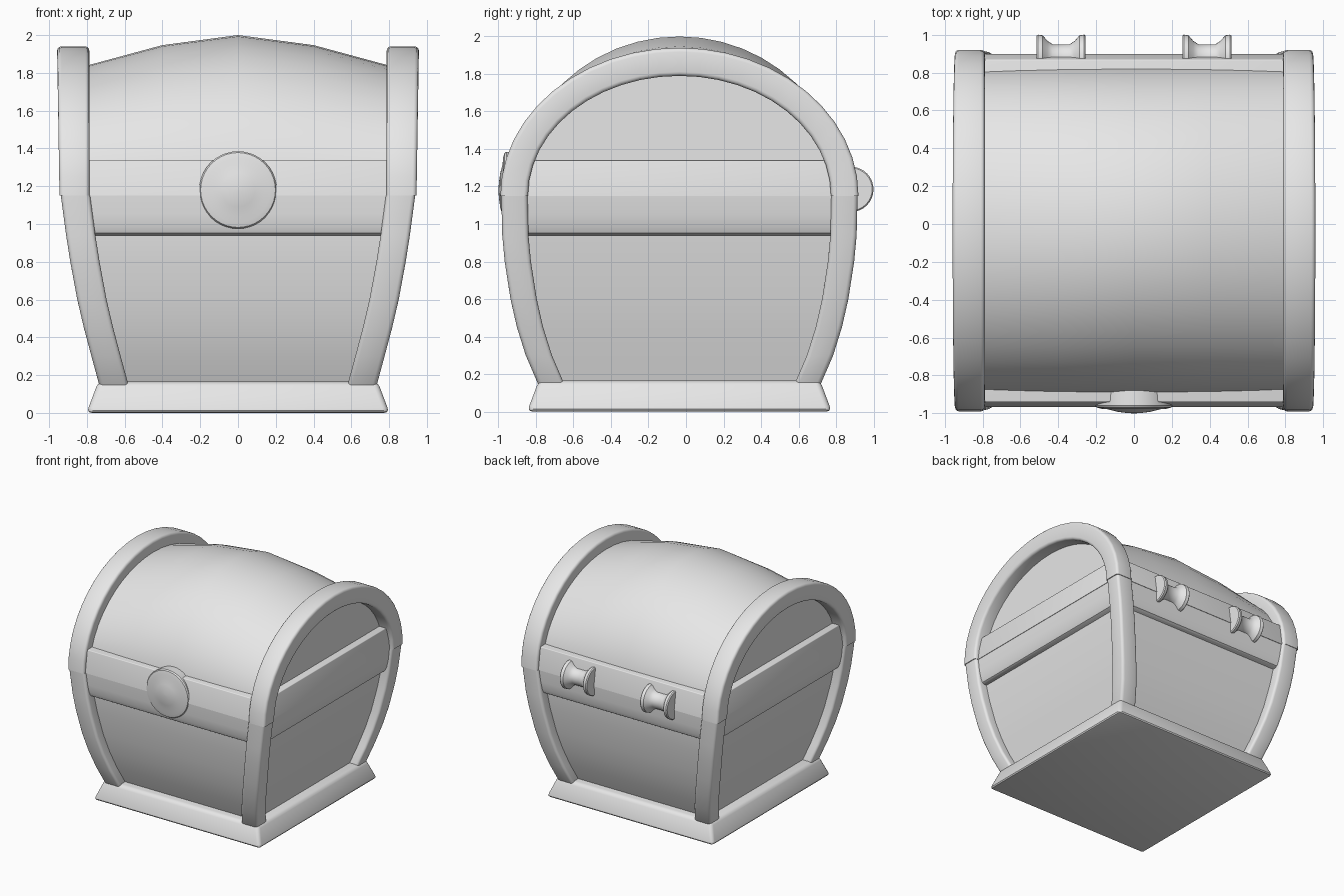
import bpy, bmesh, math
from mathutils import Vector

cube = bpy.data.objects.get("Cube")
if cube:
    bpy.data.objects.remove(cube, do_unlink=True)

CY = -0.035      # middle of the chest in y
SEAM = 1.15      # height where the lid meets the body
LEVELS = [0.13, 0.3, 0.45, 0.6, 0.8, 0.94, SEAM]
OUT_X = [0.73, 0.776, 0.816, 0.851, 0.888, 0.91, 0.938]
OUT_Y = [0.747, 0.82, 0.867, 0.901, 0.932, 0.945, 0.95]

grey = bpy.data.materials.new("light grey")
grey.use_nodes = True
grey.diffuse_color = (0.8, 0.8, 0.8, 1)
grey.node_tree.nodes["Principled BSDF"].inputs["Base Color"].default_value = (0.8, 0.8, 0.8, 1)


def loft(name, rings, bevel=0.0, keep_seam=False):
    """Skin a row of equal rings, cap the ends and round the sharp edges."""
    bm = bmesh.new()
    rows = [[bm.verts.new(p) for p in ring] for ring in rings]
    n = len(rows[0])
    for a, b in zip(rows, rows[1:]):
        for i in range(n):
            j = (i + 1) % n
            bm.faces.new((a[i], a[j], b[j], b[i]))
    bm.faces.new(rows[0])
    bm.faces.new(rows[-1])
    bmesh.ops.recalc_face_normals(bm, faces=bm.faces)
    if bevel:
        edges = [e for e in bm.edges if e.calc_face_angle(0) > 0.7
                 and not (keep_seam and all(abs(v.co.z - SEAM) < 1e-4 for v in e.verts))]
        bmesh.ops.bevel(bm, geom=edges, offset=bevel, segments=3, profile=0.5,
                        affect='EDGES', clamp_overlap=True)
    mesh = bpy.data.meshes.new(name)
    bm.to_mesh(mesh)
    bm.free()
    mesh.materials.append(grey)
    ob = bpy.data.objects.new(name, mesh)
    bpy.context.collection.objects.link(ob)
    bpy.ops.object.select_all(action='DESELECT')
    ob.select_set(True)
    bpy.context.view_layer.objects.active = ob
    bpy.ops.object.shade_smooth_by_angle(angle=math.radians(35))


def rect(x0, x1, y0, y1, z):
    return [Vector(p) for p in ((x0, CY + y0, z), (x1, CY + y0, z),
                                (x1, CY + y1, z), (x0, CY + y1, z))]


def block(hx, hy, z):
    return rect(-hx, hx, -hy, hy, z)


def lathe(name, profile, centre, axis, sides=32):
    """Turn (radius, offset) pairs around the x or y axis."""
    rings = []
    for r, d in profile:
        ring = []
        for k in range(sides):
            t = math.tau * k / sides
            u, w = r * math.cos(t), r * math.sin(t)
            ring.append(Vector(centre) + Vector((d, u, w) if axis == 'x' else (u, d, w)))
        rings.append(ring)
    loft(name, rings)


# Plinth and recessed body panels
loft("base", [block(0.802, 0.812, 0), block(0.74, 0.75, 0.165)], bevel=0.028)
loft("body", [block(x - 0.08, y - 0.085, z) for x, y, z in zip(OUT_X, OUT_Y, LEVELS)])

# Band in two halves: rounded under the seam, leaning in above it
loft("body_band", [block(0.85, 0.885, 0.94), block(0.871, 0.904, 0.952), block(0.886, 0.917, 0.985),
                   block(0.9, 0.925, 1.05), block(0.91, 0.928, SEAM)])
loft("lid_band", [block(0.914, 0.932, SEAM), block(0.902, 0.904, 1.34)], bevel=0.006, keep_seam=True)

# Four bowed corner posts
for sx, side in ((1, "left"), (-1, "right")):
    for sy, end in ((-1, "front"), (1, "back")):
        loft(f"{end}_{side}_post",
             [rect(sx * (x - 0.155), sx * x, sy * (y - 0.14), sy * y, z)
              for x, y, z in zip(OUT_X, OUT_Y, LEVELS)], bevel=0.022, keep_seam=True)


def half_ellipse(x, ry, rz, steps=24):
    return [Vector((x, CY - ry * math.cos(math.pi * k / steps),
                    SEAM + rz * math.sin(math.pi * k / steps))) for k in range(steps + 1)]


# Barrel lid, highest in the middle
loft("lid", [half_ellipse(x, ry, rz) for x, ry, rz in (
    (-0.84, 0.872, 0.678), (-0.4, 0.876, 0.797), (0, 0.878, 0.85),
    (0.4, 0.876, 0.797), (0.84, 0.872, 0.678))])

# Arched rims at both ends of the lid
for sx, side in ((1, "left"), (-1, "right")):
    corners = [half_ellipse(sx * x, ry, rz) for x, ry, rz in (
        (0.787, 0.955, 0.79), (0.945, 0.955, 0.79), (0.945, 0.808, 0.64), (0.787, 0.808, 0.64))]
    rings = [list(ring) for ring in zip(*corners)]
    for ring in rings:      # outer face leans out slightly towards the top
        for p in ring[1:3]:
            p.x += sx * 0.013 * (p.z - SEAM) / 0.79
    loft(f"{side}_lid_arch", rings, bevel=0.022, keep_seam=True)

# Thick round lock plate with a low dome on the front
lathe("lock", [(0.2, -0.86), (0.205, -0.958), (0.198, -0.969), (0.17, -0.976), (0.14, -0.978),
               (0.09, -0.991), (0.04, -0.998), (0.005, -1.0)], (0, 0, 1.18), 'y', sides=40)

# Spool-shaped hinges on the back
spool = [(0.114, 0.13), (0.121, 0.122), (0.117, 0.097), (0.088, 0.072), (0.07, 0.045)]
for sx, side in ((1, "left"), (-1, "right")):
    lathe(f"{side}_hinge", [(r, -d) for r, d in spool] + spool[::-1],
          (sx * 0.385, 0.879, 1.185), 'x')
